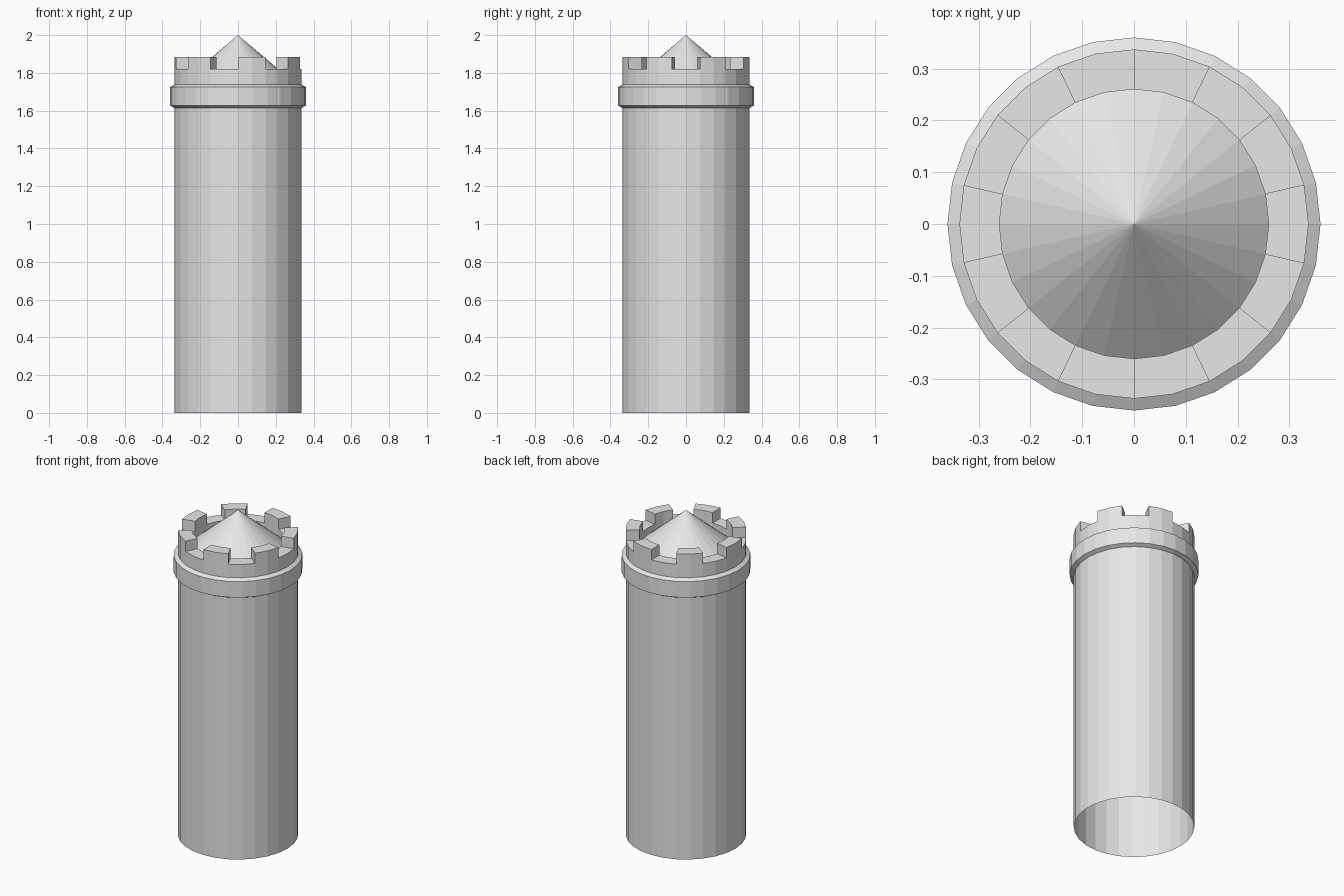
import bpy, bmesh
from math import sin, cos, atan2, pi, floor

SIDES = 28
WALL, INNER, COLLAR = 0.337, 0.26, 0.36
CROWN_Z, MERLON_H = 1.82, 0.064

if "Cube" in bpy.data.objects:
    bpy.data.objects.remove(bpy.data.objects["Cube"])

stone = bpy.data.materials.new("grey stone")
stone.use_nodes = True
grey = (0.8, 0.8, 0.8, 1)
stone.diffuse_color = grey
stone.node_tree.nodes["Principled BSDF"].inputs["Base Color"].default_value = grey


def lathe(profile):
    """Spin a (radius, height) profile around the z axis into flat facets."""
    bm = bmesh.new()
    rings = [[bm.verts.new((r * cos(2 * pi * k / SIDES), r * sin(2 * pi * k / SIDES), z))
              for k in range(SIDES)] for r, z in profile]
    for low, high in zip(rings, rings[1:]):
        for k in range(SIDES):
            n = (k + 1) % SIDES
            bm.faces.new((low[k], low[n], high[n], high[k]))
    bmesh.ops.remove_doubles(bm, verts=bm.verts[:], dist=1e-5)
    return bm


def finish(name, bm):
    mesh = bpy.data.meshes.new(name)
    bm.normal_update()
    bm.to_mesh(mesh)
    bm.free()
    mesh.materials.append(stone)
    bpy.context.collection.objects.link(bpy.data.objects.new(name, mesh))


def is_merlon(face):
    """Rim faces alternate in pairs: two raised, two left as a gap."""
    c = face.calc_center_median()
    if abs(c.z - CROWN_Z) > 1e-4:
        return False
    turn = (atan2(c.y, c.x) + pi / 2) % (2 * pi)
    return floor(turn * 14 / (2 * pi)) % 2 == 0


# Hollow shaft, open at the bottom
finish("tower_shaft", lathe([(WALL, 0), (WALL, 1.615)]))

# Bevelled band around the shaft
finish("collar", lathe([(WALL, 1.615), (COLLAR, 1.627), (COLLAR, 1.725), (WALL, 1.738)]))

# Parapet wall with seven raised merlons
bm = lathe([(WALL, 1.738), (WALL, CROWN_Z), (INNER, CROWN_Z), (INNER, 1.78)])
rim = [f for f in bm.faces if is_merlon(f)]
raised = bmesh.ops.extrude_face_region(bm, geom=rim)["geom"]
bmesh.ops.translate(bm, vec=(0, 0, MERLON_H),
                    verts=[g for g in raised if isinstance(g, bmesh.types.BMVert)])
left_over = [f for f in rim if f.is_valid]
if left_over:
    bmesh.ops.delete(bm, geom=left_over, context='FACES')
bmesh.ops.recalc_face_normals(bm, faces=bm.faces[:])
finish("battlement", bm)

# Conical roof inside the parapet
finish("cone_roof", lathe([(INNER, 1.78), (0, 2.0)]))
